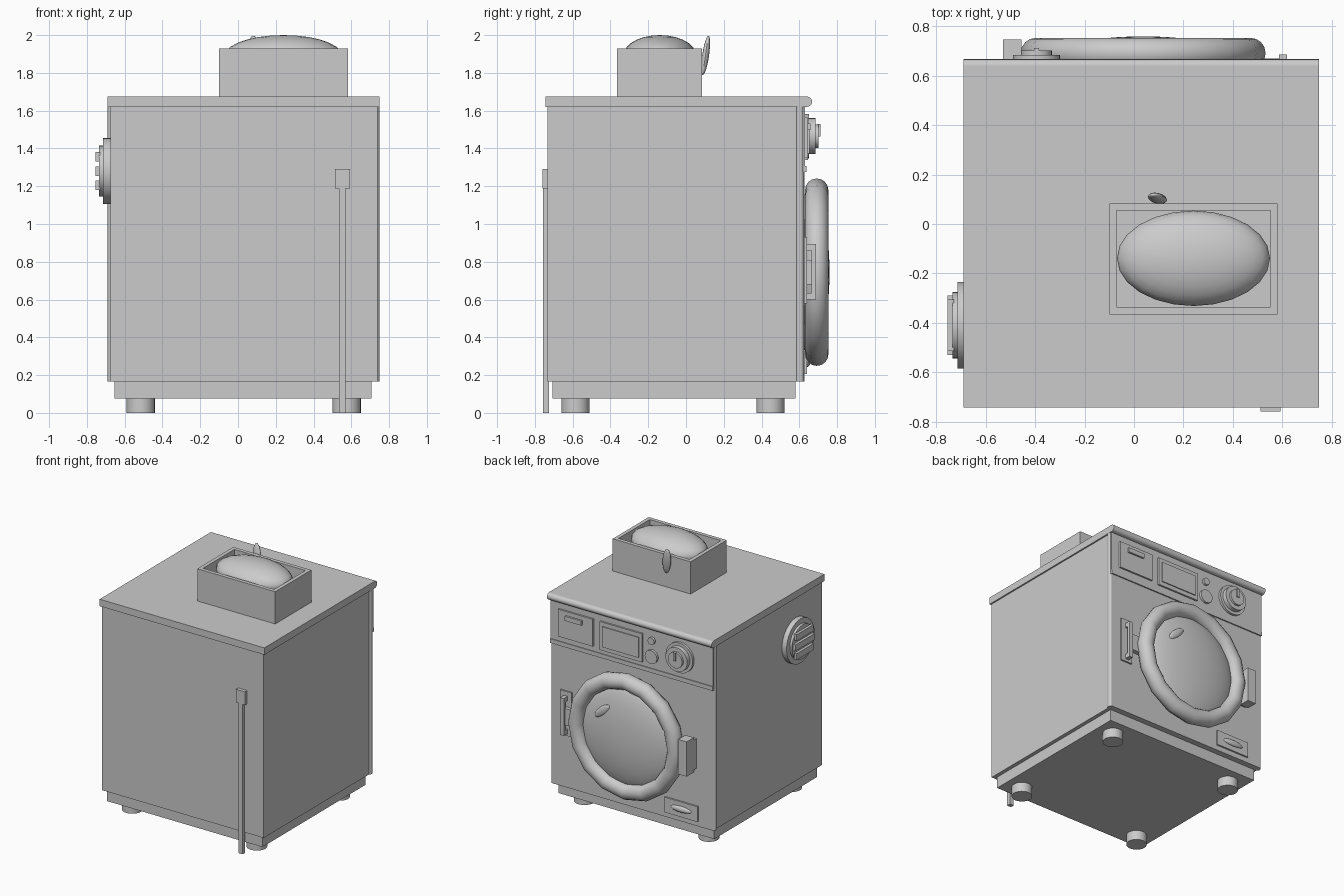
import bpy
from math import pi, radians, atan2

if "Cube" in bpy.data.objects:
    bpy.data.objects.remove(bpy.data.objects["Cube"])

CX = 0.03  # centre line of the washer


def box(name, x, y, z, bevel=0.0):
    """Box from (min, max) ranges."""
    bpy.ops.mesh.primitive_cube_add(size=1, location=[sum(r) / 2 for r in (x, y, z)])
    o = bpy.context.object
    o.name = name
    o.scale = [r[1] - r[0] for r in (x, y, z)]
    bpy.ops.object.transform_apply(location=False, rotation=False, scale=True)
    if bevel:
        m = o.modifiers.new("Bevel", 'BEVEL')
        m.width = bevel
        m.segments = 2
    return o


def smooth(angle=32):
    bpy.ops.object.shade_smooth_by_angle(angle=radians(angle))


def cyl(name, axis, r, span, a, b, sides=32):
    """Cylinder along an axis over span; a, b are its centre on the other two axes."""
    c = sum(span) / 2
    loc, rot = {'x': ((c, a, b), (0, pi / 2, 0)),
                'y': ((a, c, b), (pi / 2, 0, 0)),
                'z': ((a, b, c), (0, 0, 0))}[axis]
    bpy.ops.mesh.primitive_cylinder_add(vertices=sides, radius=r, depth=span[1] - span[0],
                                        location=loc, rotation=rot)
    bpy.context.object.name = name
    smooth()


def ellipsoid(name, loc, radii, rot=(0, 0, 0), seg=32, rings=16):
    bpy.ops.mesh.primitive_uv_sphere_add(segments=seg, ring_count=rings, radius=1,
                                         location=loc, rotation=rot)
    o = bpy.context.object
    o.name = name
    o.scale = radii
    bpy.ops.object.transform_apply(location=False, rotation=False, scale=True)
    smooth(40)


# Cabinet, plinth and feet
box("cabinet", (-0.675, 0.738), (-0.733, 0.627), (0.165, 1.62))
box("plinth", (-0.653, 0.708), (-0.706, 0.58), (0.075, 0.165))
for fx in (-0.515, 0.575):
    for fy in (-0.585, 0.447):
        cyl("foot", 'z', 0.075, (0, 0.08), fx, fy, 24)
for side in (-1, 1):
    cyl("corner_post", 'z', 0.022, (0.165, 1.62), CX + side * 0.698, 0.603, 16)

# Worktop with rounded front edge
box("worktop", (-0.69, 0.75), (-0.743, 0.64), (1.62, 1.675))
cyl("worktop_nose", 'x', 0.0275, (-0.69, 0.75), 0.64, 1.6475, 16)

# Control panel
box("control_panel", (-0.68, 0.742), (0.61, 0.631), (1.30, 1.62))
box("panel_trim", (-0.68, 0.742), (0.61, 0.637), (1.275, 1.308))
box("detergent_drawer", (0.365, 0.67), (0.62, 0.645), (1.35, 1.565))
box("drawer_pull", (0.455, 0.60), (0.64, 0.66), (1.497, 1.533))
box("display_frame", (-0.065, 0.304), (0.62, 0.645), (1.34, 1.565))
box("display_screen", (-0.04, 0.277), (0.64, 0.653), (1.372, 1.533))
cyl("small_button", 'y', 0.028, (0.62, 0.65), -0.147, 1.53, 24)
cyl("large_button", 'y', 0.053, (0.62, 0.65), -0.147, 1.405, 24)
cyl("dial_base", 'y', 0.118, (0.62, 0.65), -0.395, 1.465)
cyl("dial", 'y', 0.095, (0.64, 0.685), -0.395, 1.465)
cyl("dial_cap", 'y', 0.062, (0.68, 0.702), -0.395, 1.465)
box("dial_pointer", (-0.405, -0.385), (0.695, 0.713), (1.464, 1.53))

# Round door: segmented ring, domed glass and highlight
bpy.ops.mesh.primitive_torus_add(major_segments=16, minor_segments=16, major_radius=0.434,
                                 minor_radius=0.062, location=(0.037, 0.692, 0.745),
                                 rotation=(pi / 2, 0, 0))
bpy.context.object.name = "door_ring"
smooth(30)
ellipsoid("door_glass", (0.037, 0.65, 0.745), (0.42, 0.11, 0.42), (0, 0, 0), 48, 24)
ellipsoid("glass_highlight", (0.216, 0.737, 0.917), (0.085, 0.014, 0.03),
          (0, atan2(0.117, 0.13), 0), 24, 12)

# Door handle on one side
box("handle_plate", (0.555, 0.655), (0.62, 0.64), (0.58, 0.93))
box("handle_bar", (0.588, 0.62), (0.665, 0.687), (0.60, 0.895))
for z in (0.60, 0.86):
    box("handle_post", (0.588, 0.62), (0.635, 0.67), (z, z + 0.035))
box("handle_link", (0.48, 0.60), (0.635, 0.67), (0.68, 0.81))

# Hinge on the other side
box("door_hinge", (-0.53, -0.455), (0.66, 0.748), (0.60, 0.875))
box("hinge_leaf", (-0.53, -0.43), (0.62, 0.67), (0.62, 0.855))

# Filter cover
box("filter_cover", (-0.547, -0.258), (0.62, 0.64), (0.205, 0.325))
ellipsoid("filter_grip", (-0.405, 0.64, 0.267), (0.09, 0.018, 0.024), (0, 0, 0), 24, 12)

# Side vent with slats
cyl("vent_rim", 'x', 0.175, (-0.715, -0.665), -0.41, 1.28)
cyl("vent_disc", 'x', 0.135, (-0.735, -0.70), -0.41, 1.28)
for i, half in ((-1, 0.105), (0, 0.12), (1, 0.105)):
    z = 1.28 + i * 0.075
    box("vent_slat", (-0.755, -0.73), (-0.41 - half, -0.41 + half), (z - 0.025, z + 0.025))

# Power cord down the back wall
box("power_cord", (0.535, 0.57), (-0.757, -0.725), (0, 1.2))
box("power_plug", (0.513, 0.593), (-0.76, -0.73), (1.187, 1.292))

# Open tray on the worktop: four walls and a floor
X0, X1, Y0, Y1, T = -0.10, 0.582, -0.366, 0.084, 0.03
for x, y in (((X0, X1), (Y0, Y0 + T)), ((X0, X1), (Y1 - T, Y1)),
             ((X0, X0 + T), (Y0 + T, Y1 - T)), ((X1 - T, X1), (Y0 + T, Y1 - T))):
    box("tray_wall", x, y, (1.675, 1.93))
box("tray_floor", (X0, X1), (Y0, Y1), (1.675, 1.71))

# Heaped contents and a leaf on the tray
ellipsoid("tray_heap", (0.241, -0.139, 1.892), (0.31, 0.193, 0.108), (0, 0, 0), 24, 14)
ellipsoid("tray_leaf", (0.095, 0.104, 1.893), (0.035, 0.018, 0.106),
          (radians(-8), radians(-9), 0), 16, 12)
